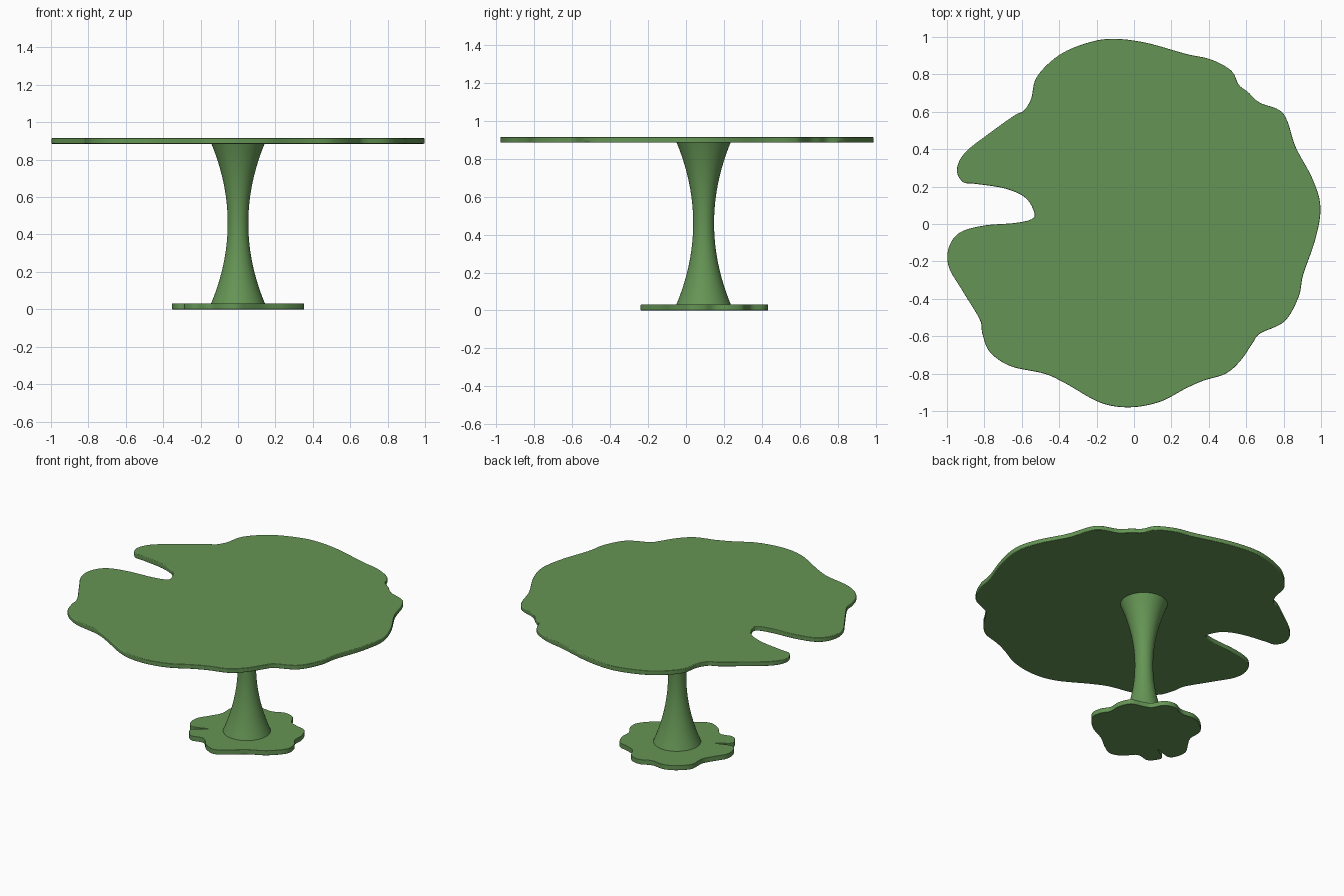
import bpy, bmesh, math
from mathutils import Vector, Matrix

if "Cube" in bpy.data.objects:
    bpy.data.objects.remove(bpy.data.objects["Cube"])

green = bpy.data.materials.new("leaf_green")
green.diffuse_color = (0.13, 0.30, 0.09, 1)
green.use_nodes = True
green.node_tree.nodes["Principled BSDF"].inputs["Base Color"].default_value = green.diffuse_color


def finish(name, bm, angle):
    bmesh.ops.recalc_face_normals(bm, faces=bm.faces)
    me = bpy.data.meshes.new(name)
    bm.to_mesh(me)
    bm.free()
    me.materials.append(green)
    ob = bpy.data.objects.new(name, me)
    bpy.context.collection.objects.link(ob)
    bpy.ops.object.select_all(action='DESELECT')
    ob.select_set(True)
    bpy.context.view_layer.objects.active = ob
    bpy.ops.object.shade_smooth_by_angle(angle=math.radians(angle))
    return ob


def smooth_loop(pts, steps=6):
    """Closed Catmull-Rom curve through the points."""
    p = [Vector(q) for q in pts]
    n, out = len(p), []
    for i in range(n):
        a, b, c, d = p[i - 1], p[i], p[(i + 1) % n], p[(i + 2) % n]
        for k in range(steps):
            t = k / steps
            out.append(0.5 * (2 * b + (c - a) * t + (2 * a - 5 * b + 4 * c - d) * t * t
                              + (3 * b - a - 3 * c + d) * t ** 3))
    return out


def lily_pad(name, pts, z0, z1, turn=0.0, centre=(0, 0)):
    bm = bmesh.new()
    mat = Matrix.Translation((*centre, 0)) @ Matrix.Rotation(turn, 4, 'Z')
    face = bm.faces.new([bm.verts.new(mat @ Vector((v.x, v.y, z0))) for v in smooth_loop(pts)])
    ext = bmesh.ops.extrude_face_region(bm, geom=[face])
    top = [g for g in ext["geom"] if isinstance(g, bmesh.types.BMVert)]
    bmesh.ops.translate(bm, verts=top, vec=(0, 0, z1 - z0))
    ob = finish(name, bm, 40)
    bev = ob.modifiers.new("soft_rim", 'BEVEL')
    bev.width, bev.segments = 0.005, 3
    bev.limit_method, bev.angle_limit = 'ANGLE', math.radians(60)
    bev.harden_normals = True
    return ob


# Table top: large notched leaf
top_outline = [
    (-.533, .06), (-.58, .14), (-.69, .19), (-.85, .215), (-.915, .225), (-.947, .29),
    (-.905, .38), (-.78, .48), (-.64, .58), (-.59, .605), (-.55, .67), (-.52, .786),
    (-.405, .90), (-.26, .965), (-.12, .99), (.06, .97), (.276, .91), (.41, .88),
    (.52, .82), (.56, .745), (.61, .705), (.67, .65), (.775, .61), (.82, .55),
    (.865, .41), (.955, .24), (.997, .09), (.97, -.08), (.905, -.27), (.88, -.39),
    (.805, -.52), (.675, -.585), (.635, -.635), (.57, -.73), (.49, -.80), (.37, -.838),
    (.275, -.88), (.14, -.95), (-.02, -.98), (-.18, -.955), (-.37, -.85), (-.48, -.80),
    (-.66, -.76), (-.77, -.685), (-.81, -.59), (-.825, -.51), (-.915, -.36), (-.99, -.23),
    (-.99, -.125), (-.93, -.045), (-.80, -.008), (-.64, .005), (-.55, .025)]
lily_pad("table_top", top_outline, .885, .915)

# Base: small notched leaf, turned under the stem
base_outline = [
    (-.23, .025), (-.33, .025), (-.347, -.03), (-.33, -.075), (-.26, -.11), (-.245, -.2),
    (-.2, -.265), (-.12, -.275), (0, -.27), (.12, -.285), (.24, -.26), (.283, -.2),
    (.29, -.13), (.33, -.07), (.345, .01), (.30, .07), (.27, .12), (.275, .2),
    (.23, .255), (.15, .275), (.08, .33), (0, .345), (-.09, .325), (-.15, .25),
    (-.22, .215), (-.30, .18), (-.338, .12), (-.33, .06)]
lily_pad("base", base_outline, 0, .032, math.radians(35), (0, .093))

# Stem: waisted column, flared at both ends
bm = bmesh.new()
rings, sides = 25, 48
prev = None
for i in range(rings):
    z = .03 + (.888 - .03) * i / (rings - 1)
    t = (z - .46) / .43
    r = .055 + .089 * t * t
    ring = [bm.verts.new((r * math.cos(a), .093 + r * math.sin(a), z))
            for a in (2 * math.pi * k / sides for k in range(sides))]
    if prev:
        for k in range(sides):
            j = (k + 1) % sides
            bm.faces.new((prev[k], prev[j], ring[j], ring[k]))
    prev = ring
finish("stem", bm, 40)
